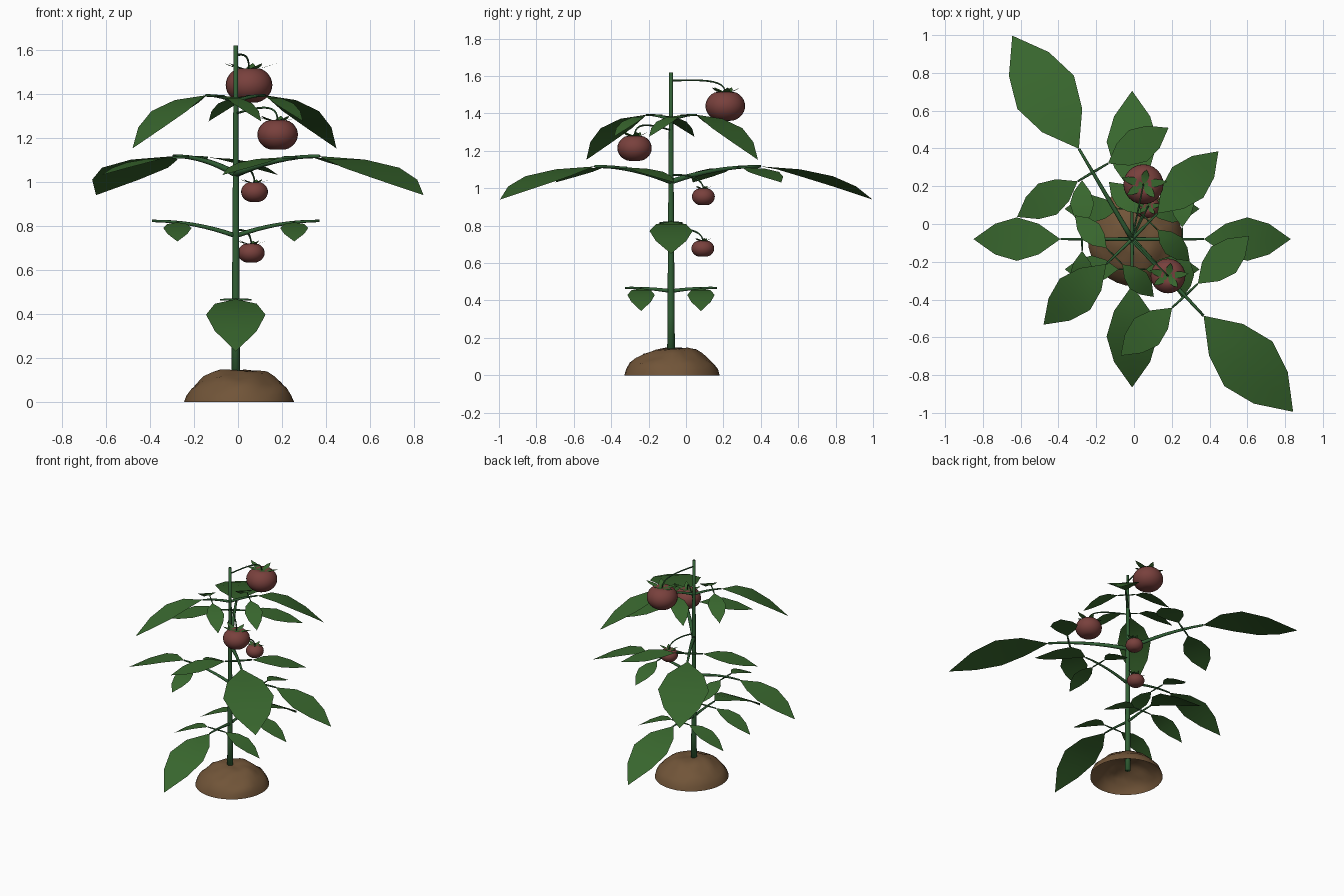
import bpy, bmesh, math
from mathutils import Vector, noise

if "Cube" in bpy.data.objects:
    bpy.data.objects.remove(bpy.data.objects["Cube"])

STEM = Vector((-0.01, -0.08, 0))


def material(name, rgb):
    m = bpy.data.materials.new(name)
    m.diffuse_color = (*rgb, 1)
    m.use_nodes = True
    m.node_tree.nodes["Principled BSDF"].inputs["Base Color"].default_value = m.diffuse_color
    return m


LEAF = material("leaf_green", (0.04, 0.135, 0.027))
STALK = material("stalk_green", (0.03, 0.115, 0.035))
FRUIT = material("fruit_red", (0.19, 0.052, 0.046))
SOIL = material("soil_brown", (0.165, 0.09, 0.04))


def finish(name, bm, mat):
    bmesh.ops.recalc_face_normals(bm, faces=bm.faces)
    for f in bm.faces:
        f.smooth = True
    me = bpy.data.meshes.new(name)
    bm.to_mesh(me)
    bm.free()
    me.materials.append(mat)
    ob = bpy.data.objects.new(name, me)
    bpy.context.collection.objects.link(ob)
    return ob


def tube(name, pts, r0, r1, sides=8):
    # tapered round tube along a path
    bm = bmesh.new()
    rings, n = [], len(pts)
    for i, p in enumerate(pts):
        t = (pts[min(i + 1, n - 1)] - pts[max(i - 1, 0)]).normalized()
        u = t.cross(Vector((0.31, 0.12, 0.94)) if abs(t.z) < 0.8 else Vector((1, 0, 0))).normalized()
        v = t.cross(u)
        r = r0 + (r1 - r0) * i / (n - 1)
        rings.append([bm.verts.new(p + r * (u * math.cos(a) + v * math.sin(a)))
                      for a in (2 * math.pi * k / sides for k in range(sides))])
    for a, b in zip(rings, rings[1:]):
        for k in range(sides):
            j = (k + 1) % sides
            bm.faces.new((a[k], a[j], b[j], b[k]))
    bm.faces.new(rings[0])
    bm.faces.new(rings[-1])
    return finish(name, bm, STALK)


def blade(name, base, d, length, drop, half_width):
    # flat pointed leaf, four segments long, curving down by drop
    bm = bmesh.new()
    side = Vector((-d.y, d.x, 0)).normalized()
    rows = []
    for i in range(5):
        t = i / 4
        c = base + d * length * t - Vector((0, 0, drop * t ** 1.75))
        w = half_width * math.sin(math.pi * t)
        if i in (0, 4):
            rows.append([bm.verts.new(c)] * 3)
        else:
            rows.append([bm.verts.new(c + side * w * s) for s in (-1, 0, 1)])
    for a, b in zip(rows, rows[1:]):
        for k in (0, 1):
            vs = list(dict.fromkeys((a[k], a[k + 1], b[k + 1], b[k])))
            bm.faces.new(vs)
    return finish(name, bm, LEAF)


def compound_leaf(name, deg, z0, zb, base_d, tip_d, tip_z, cross_d, side_d, side_drop, r):
    a = math.radians(deg)
    d = Vector((math.cos(a), math.sin(a), 0))
    n = Vector((-d.y, d.x, 0))

    def rib(x):
        t = x / base_d
        return STEM + d * x + Vector((0, 0, z0 + (zb - z0) * (1 - (1 - t) ** 2)))

    # main stalk and end leaflet
    tube(name + "_stalk", [rib(base_d * i / 8) for i in range(9)], r, r * 0.5)
    ln = tip_d - base_d
    blade(name + "_end_leaflet", rib(base_d), d, ln, zb - tip_z, ln * 0.25)
    # pair of side leaflets
    c = rib(cross_d)
    for s, tag in ((1, "left"), (-1, "right")):
        b = c + n * s * side_d * 0.2
        tube(f"{name}_{tag}_stalklet", [c, (c + b) / 2, b], r * 0.5, r * 0.35, 6)
        blade(f"{name}_{tag}_leaflet", b, n * s, side_d * 0.8, side_drop, side_d * 0.205)


# soil mound: open-bottomed lumpy dome
bm = bmesh.new()
centre = Vector((0.005, -0.075, 0))
profile = [(1, 0), (0.96, 0.03), (0.88, 0.06), (0.77, 0.088), (0.64, 0.112),
           (0.5, 0.132), (0.35, 0.144), (0.2, 0.15), (0.08, 0.152)]
rings = []
for f, z in profile:
    ring = []
    for k in range(32):
        a = 2 * math.pi * k / 32
        p = Vector((0.25 * f * math.cos(a), 0.255 * f * math.sin(a), z))
        if z > 0:
            k2 = noise.noise(p * 11 + Vector((3, 1, 2))) * min(1, z / 0.06)
            p.z += 0.018 * k2
            p.xy *= 1 + 0.03 * k2
        ring.append(bm.verts.new(centre + p))
    rings.append(ring)
for a, b in zip(rings, rings[1:]):
    for k in range(32):
        j = (k + 1) % 32
        bm.faces.new((a[k], a[j], b[j], b[k]))
bm.faces.new(rings[-1])
finish("soil_mound", bm, SOIL)

# main stem
tube("main_stem", [STEM + Vector((0, 0, 0.06 + 1.56 * i / 6)) for i in range(7)], 0.021, 0.01, 10)

# four tiers of opposite compound leaves
tiers = [
    ((-90, 90), 0.45, 0.468, 0.245, 0.785, 0.23, 0.16, 0.357, 0.122, 0.011),
    ((0, 180), 0.755, 0.823, 0.38, 0.84, 0.65, 0.265, 0.312, 0.087, 0.011),
    ((120.5, -47), 1.035, 1.117, 0.555, 1.25, 0.94, 0.41, 0.465, 0.08, 0.015),
    ((45.5, 224), 1.365, 1.393, 0.19, 0.652, 1.152, 0.13, 0.3, 0.115, 0.010),
]
for i, (angles, *rest) in enumerate(tiers, 1):
    for j, deg in enumerate(angles, 1):
        compound_leaf(f"tier{i}_leaf{j}", deg, *rest)


def fruit(name, c, r, hz, z_stem, bulge):
    c = Vector(c)
    # squashed body with a dimpled top
    bm = bmesh.new()
    bmesh.ops.create_uvsphere(bm, u_segments=24, v_segments=16, radius=1)
    for v in bm.verts:
        q = v.co.x ** 2 + v.co.y ** 2
        if v.co.z > 0:
            v.co.z -= 0.25 * math.exp(-q / 0.1)
        else:
            v.co.z += 0.1 * math.exp(-q / 0.1)
        v.co = c + Vector((v.co.x * r, v.co.y * r, v.co.z * hz))
    finish(name, bm, FRUIT)
    top = c + Vector((0, 0, hz * 0.8))
    # calyx of five sepals
    for k in range(5):
        a = math.radians(72 * k + 10)
        d = Vector((1.2 * math.cos(a), 0.75 * math.sin(a), 0))
        blade(f"{name}_sepal{k + 1}", top, d, r, -0.28 * r, 0.2 * r)
    # bent stalk from stem to calyx
    p0 = STEM + Vector((0, 0, z_stem))
    p2 = top + Vector((0, 0, bulge))
    p1 = Vector((p2.x * 0.75 + p0.x * 0.25, p2.y * 0.75 + p0.y * 0.25, max(z_stem, p2.z) + 0.01))
    path = []
    for i in range(11):
        t = i / 10
        path.append(p0 * (1 - t) ** 3 + p1 * 3 * t * (1 - t) ** 2
                    + p2 * 3 * t * t * (1 - t) + top * t ** 3)
    tube(name + "_stalk", path, 0.005, 0.004, 6)


fruit("fruit_top", (0.05, 0.21, 1.44), 0.106, 0.087, 1.575, 0.06)
fruit("fruit_upper", (0.18, -0.275, 1.215), 0.092, 0.075, 1.31, 0.07)
fruit("fruit_middle", (0.075, 0.093, 0.955), 0.061, 0.05, 1.07, 0.04)
fruit("fruit_lower", (0.06, 0.09, 0.678), 0.061, 0.048, 0.78, 0.04)
